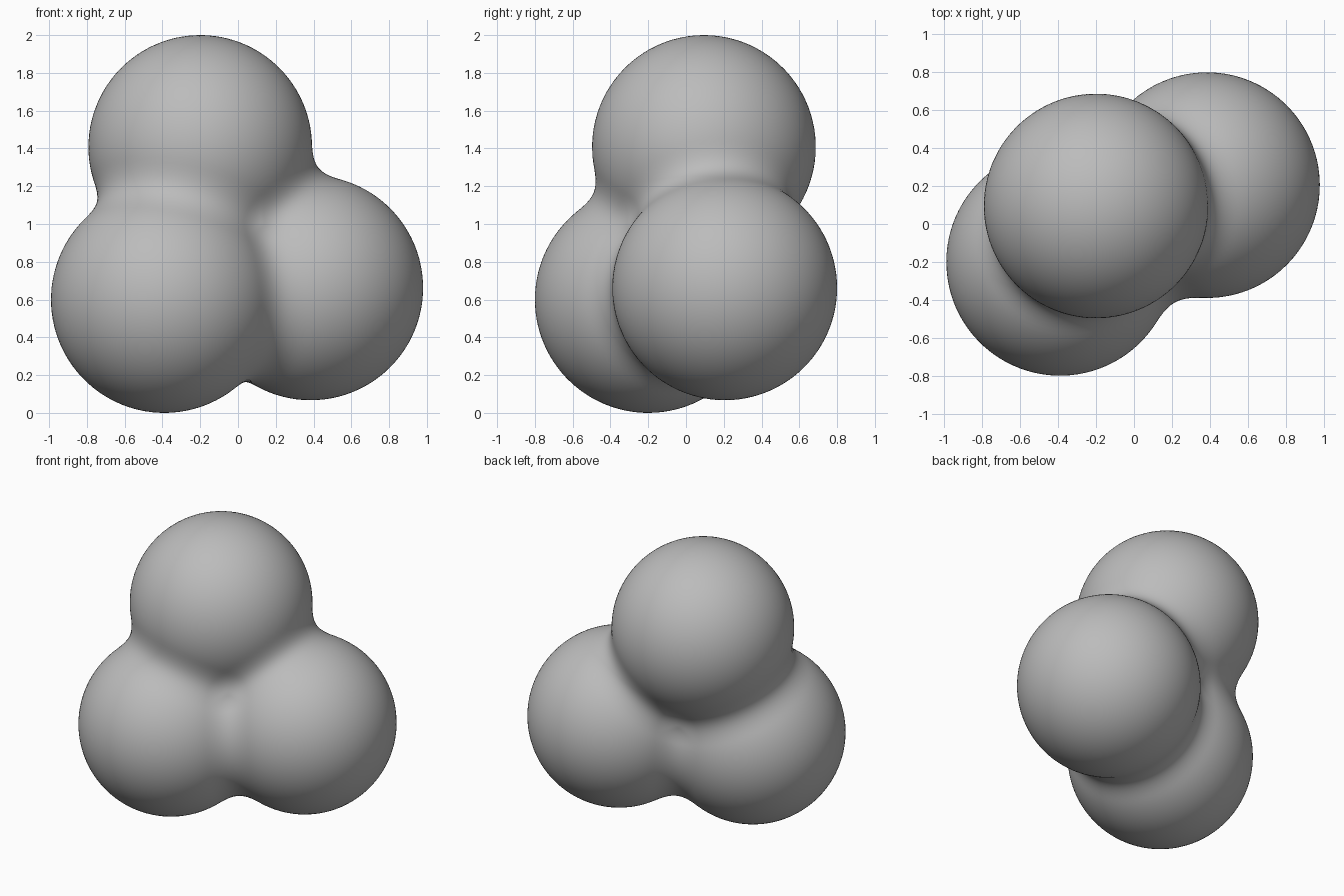
import bpy, bmesh
from mathutils import Vector

if "Cube" in bpy.data.objects:
    bpy.data.objects.remove(bpy.data.objects["Cube"])

# Three overlapping balls (centre, radius) melted together
BALLS = [
    (Vector((-0.20, 0.095, 1.408)), 0.592),   # top ball
    (Vector((-0.39, -0.20, 0.60)), 0.60),     # front left ball
    (Vector((0.385, 0.205, 0.662)), 0.595),   # right ball
]
BLEND = 0.18
CORE = sum((c for c, r in BALLS), Vector()) / 3


def smooth_min(a, b):
    h = max(BLEND - abs(a - b), 0) / BLEND
    return min(a, b) - h * h * BLEND / 4


def distance(p):
    d = sorted((p - c).length - r for c, r in BALLS)
    return smooth_min(smooth_min(d[0], d[1]), d[2])


# Blob: push a fine sphere outward from the core until it meets the blended surface
bm = bmesh.new()
bmesh.ops.create_icosphere(bm, subdivisions=6, radius=1)
for v in bm.verts:
    direction = v.co.normalized()
    low, high = 0.0, 2.0
    for _ in range(18):
        mid = (low + high) / 2
        if distance(CORE + direction * mid) < 0:
            low = mid
        else:
            high = mid
    v.co = CORE + direction * low
for f in bm.faces:
    f.smooth = True

mesh = bpy.data.meshes.new("melted_balls")
bm.to_mesh(mesh)
bm.free()
blob = bpy.data.objects.new("melted_balls", mesh)
bpy.context.collection.objects.link(blob)

# Plain grey
grey = bpy.data.materials.new("grey")
grey.diffuse_color = (0.5, 0.5, 0.5, 1)
grey.use_nodes = True
grey.node_tree.nodes["Principled BSDF"].inputs["Base Color"].default_value = grey.diffuse_color
mesh.materials.append(grey)
